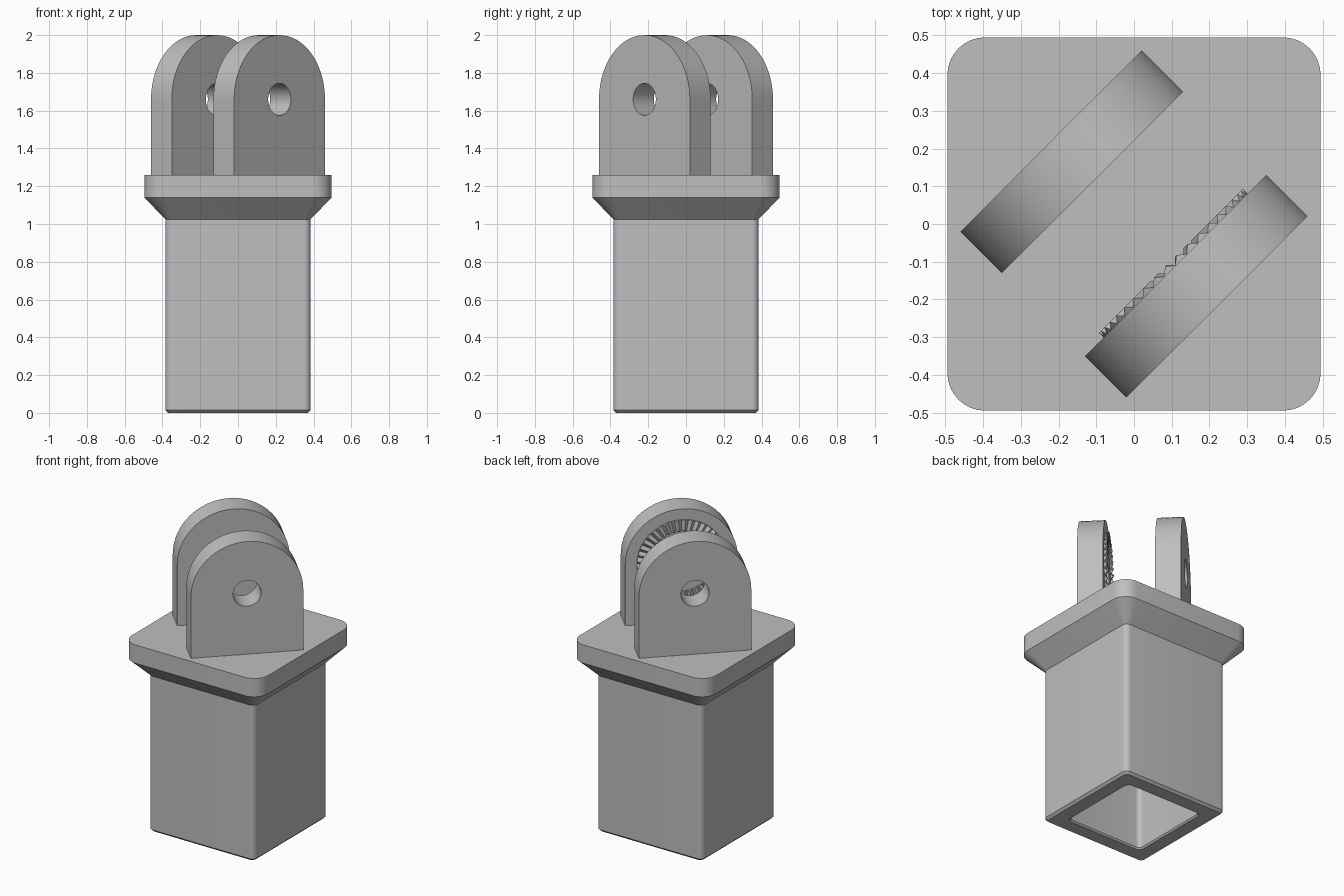
import bpy, bmesh
from math import pi, cos, sin, atan2, radians

cube = bpy.data.objects.get("Cube")
if cube:
    bpy.data.objects.remove(cube, do_unlink=True)

grey = bpy.data.materials.new("plain grey")
grey.use_nodes = True
grey.diffuse_color = (0.52, 0.52, 0.52, 1)
grey.node_tree.nodes["Principled BSDF"].inputs["Base Color"].default_value = (0.52, 0.52, 0.52, 1)


def loft(name, rings, closed=False, smooth=True, turn=0):
    """Skin a list of equal-length point rings, capped or joined end to start."""
    bm = bmesh.new()
    loops = [[bm.verts.new(p) for p in ring] for ring in rings]
    pairs = list(zip(loops, loops[1:]))
    if closed:
        pairs.append((loops[-1], loops[0]))
    else:
        bm.faces.new(loops[0])
        bm.faces.new(loops[-1])
    for a, b in pairs:
        for i in range(len(a)):
            j = (i + 1) % len(a)
            bm.faces.new((a[i], a[j], b[j], b[i]))
    bmesh.ops.recalc_face_normals(bm, faces=bm.faces)
    mesh = bpy.data.meshes.new(name)
    bm.to_mesh(mesh)
    bm.free()
    mesh.materials.append(grey)
    obj = bpy.data.objects.new(name, mesh)
    bpy.context.collection.objects.link(obj)
    obj.rotation_euler.z = turn
    if smooth:
        bpy.ops.object.select_all(action="DESELECT")
        obj.select_set(True)
        bpy.context.view_layer.objects.active = obj
        bpy.ops.object.shade_smooth_by_angle(angle=radians(25))
    return obj


def rounded_square(half, radius, z, steps=8):
    ring = []
    for corner in range(4):
        mid = pi / 4 + corner * pi / 2
        cx = (half - radius) * (1 if cos(mid) > 0 else -1)
        cy = (half - radius) * (1 if sin(mid) > 0 else -1)
        for i in range(steps + 1):
            a = corner * pi / 2 + i / steps * pi / 2
            ring.append((cx + radius * cos(a), cy + radius * sin(a), z))
    return ring


# Hollow square post, flaring into the flange plate
sections = [(0.275, 0.03, 1.02), (0.275, 0.03, 0.01), (0.283, 0.035, 0),
            (0.37, 0.025, 0), (0.385, 0.035, 0.015), (0.385, 0.035, 1.025),
            (0.495, 0.1, 1.14), (0.495, 0.1, 1.26)]
loft("post_and_flange", [rounded_square(*s) for s in sections])

# Lug outline: round top, square foot, pin hole at the centre of the round
HALF, PIN_Z, FOOT, HOLE = 0.34, 1.66, 0.405, 0.085
corner = atan2(FOOT, HALF)
angles = sorted([i * pi / 32 for i in range(64)] + [pi + corner, 2 * pi - corner])


def lug_edge(a):
    if sin(a) >= 0:
        return HALF
    return min(HALF / max(abs(cos(a)), 1e-6), FOOT / -sin(a))


def lug_ring(y, hole):
    return [((HOLE if hole else lug_edge(a)) * cos(a), y,
             PIN_Z + (HOLE if hole else lug_edge(a)) * sin(a)) for a in angles]


# Two lugs set diagonally across the flange
INNER, OUTER = 0.156, 0.311
for name, side in (("back_left_lug", 1), ("front_right_lug", -1)):
    a, b = side * INNER, side * OUTER
    loft(name, [lug_ring(a, True), lug_ring(a, False), lug_ring(b, False), lug_ring(b, True)],
         closed=True, turn=pi / 4)

# Ring of radial locking teeth on the inner face of the front right lug
TEETH = 40


def tooth_ring(radius, rise):
    ring = []
    for i in range(TEETH * 2):
        a = i * pi / TEETH
        y = -INNER + (rise if i % 2 else 0.001) if rise else -INNER - 0.01
        ring.append((radius * cos(a), y, PIN_Z + radius * sin(a)))
    return ring


loft("locking_teeth", [tooth_ring(0.2, 0), tooth_ring(0.2, 0.018),
                       tooth_ring(0.27, 0.018), tooth_ring(0.27, 0)],
     closed=True, smooth=False, turn=pi / 4)
